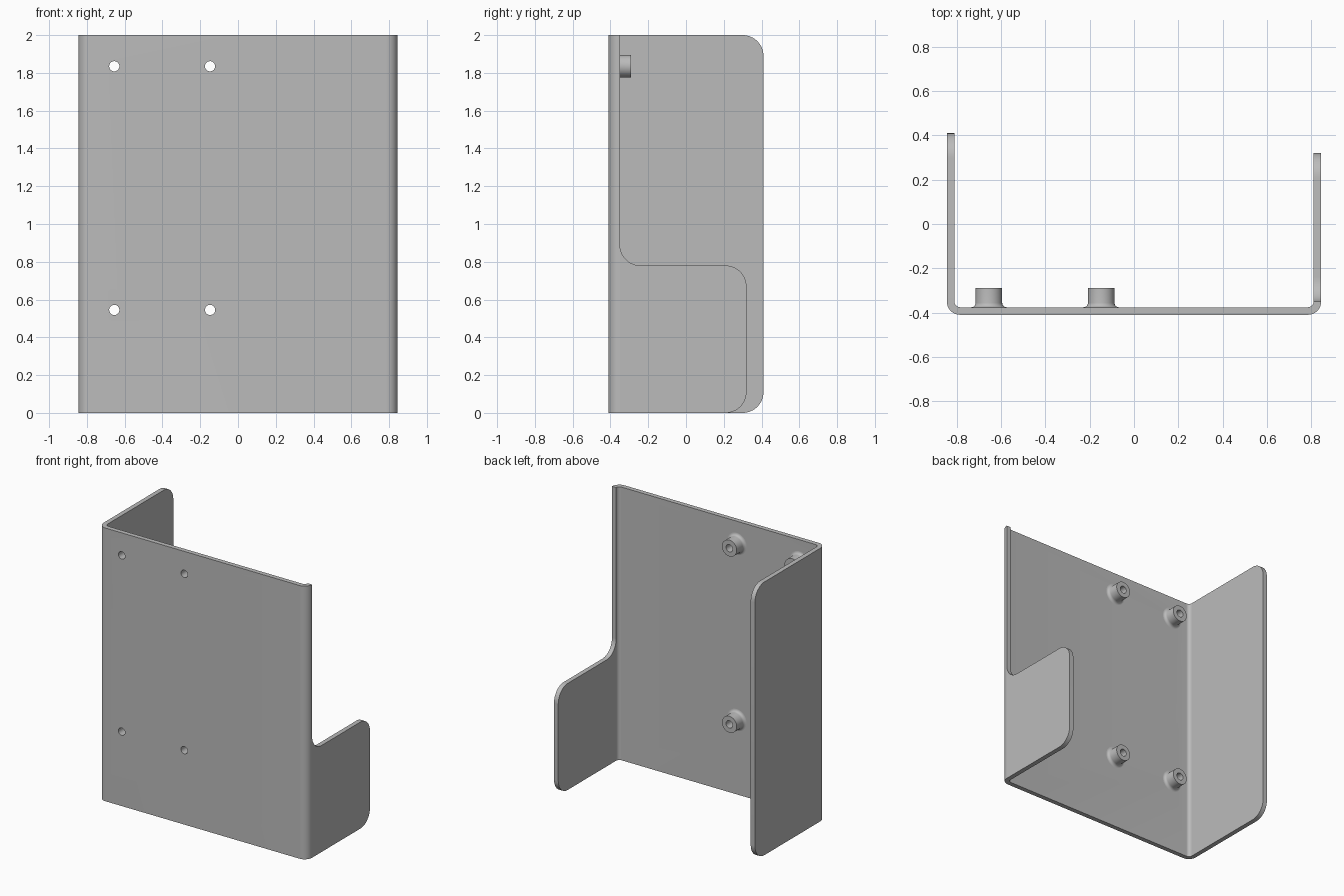
import bpy, bmesh
from math import pi, sin, cos
from mathutils import Vector, Matrix

cube = bpy.data.objects.get("Cube")
if cube:
    bpy.data.objects.remove(cube, do_unlink=True)

W, H = 0.845, 2.0             # half width, height
FRONT, T, R = -0.41, 0.034, 0.06   # front plane, sheet thickness, bend radius
BEND = FRONT + R
CORNER = 0.11

grey = bpy.data.materials.new("sheet metal grey")
grey.use_nodes = True
colour = (0.5, 0.5, 0.5, 1)
grey.diffuse_color = colour
grey.node_tree.nodes["Principled BSDF"].inputs["Base Color"].default_value = colour


def finish(name, bm):
    bmesh.ops.recalc_face_normals(bm, faces=bm.faces)
    mesh = bpy.data.meshes.new(name)
    bm.to_mesh(mesh)
    bm.free()
    mesh.materials.append(grey)
    ob = bpy.data.objects.new(name, mesh)
    bpy.context.collection.objects.link(ob)
    return ob


def smooth(ob):
    bpy.ops.object.select_all(action='DESELECT')
    ob.select_set(True)
    bpy.context.view_layer.objects.active = ob
    bpy.ops.object.shade_smooth_by_angle(angle=pi / 6)


def prism(name, points, offset):
    bm = bmesh.new()
    face = bm.faces.new([bm.verts.new(p) for p in points])
    new = bmesh.ops.extrude_face_region(bm, geom=[face])["geom"]
    bmesh.ops.translate(bm, vec=offset, verts=[v for v in new if isinstance(v, bmesh.types.BMVert)])
    return finish(name, bm)


def arc(cx, cy, r, start, end, n=12):
    angles = [start + (end - start) * i / n for i in range(n + 1)]
    return [(cx + r * cos(a), cy + r * sin(a)) for a in angles]


# Main panel with both bends, extruded upward
right_half = arc(W - R, BEND, R, -pi / 2, 0) + arc(W - R, BEND, R - T, 0, -pi / 2)
outer, inner = right_half[:13], right_half[13:]
flip = lambda pts: [(-x, y) for x, y in reversed(pts)]
outline = flip(outer) + outer + inner + flip(inner)
panel = prism("main_panel", [(x, y, 0) for x, y in outline], (0, 0, H))

# Side flanges: rounded outlines in the (y, z) plane
c = CORNER


def flange(name, depth, top, x, fillet):
    pts = [(BEND, 0)] + arc(depth - c, c, c, -pi / 2, 0) + arc(depth - c, top - c, c, 0, pi / 2)
    pts += arc(BEND + c, top + c, c, -pi / 2, -pi) if fillet else [(BEND, top)]
    smooth(prism(name, [(x, y, z) for y, z in pts], (T, 0, 0)))


flange("right_tall_flange", 0.41, H, -W, False)
flange("left_low_flange", 0.32, 0.78, W - T, True)

# Hollow standoffs with flared base, and the holes through the panel
HOLE, POST, TIP = 0.027, 0.06, -0.29
BASE = FRONT + T
flare = [(0.08 - 0.02 * sin(a), BASE + 0.02 * (1 - cos(a))) for a in [i * pi / 12 for i in range(7)]]
section = [(HOLE, BASE)] + flare + [(POST, TIP), (HOLE, TIP)]
for row, z in (("lower", 0.545), ("upper", 1.835)):
    for side, x in (("outer", -0.655), ("inner", -0.148)):
        centre = Vector((x, 0, z))
        bm = bmesh.new()
        verts = [bm.verts.new(centre + Vector((r, y, 0))) for r, y in section]
        edges = [bm.edges.new((verts[i], verts[(i + 1) % len(verts)])) for i in range(len(verts))]
        bmesh.ops.spin(bm, geom=verts + edges, cent=centre, axis=(0, 1, 0),
                       angle=2 * pi, steps=32, use_merge=True)
        bmesh.ops.remove_doubles(bm, verts=bm.verts, dist=1e-5)
        smooth(finish(f"{row}_{side}_standoff", bm))

        bm = bmesh.new()
        place = Matrix.Translation((x, FRONT, z)) @ Matrix.Rotation(pi / 2, 4, 'X')
        bmesh.ops.create_cone(bm, cap_ends=True, segments=32, radius1=HOLE, radius2=HOLE,
                              depth=0.2, matrix=place)
        cutter = finish("hole_cutter", bm)
        cutter.hide_render = True
        cut = panel.modifiers.new("hole", 'BOOLEAN')
        cut.object, cut.operation, cut.solver = cutter, 'DIFFERENCE', 'EXACT'
        bpy.context.view_layer.objects.active = panel
        bpy.ops.object.modifier_apply(modifier=cut.name)
        bpy.data.objects.remove(cutter, do_unlink=True)
smooth(panel)
